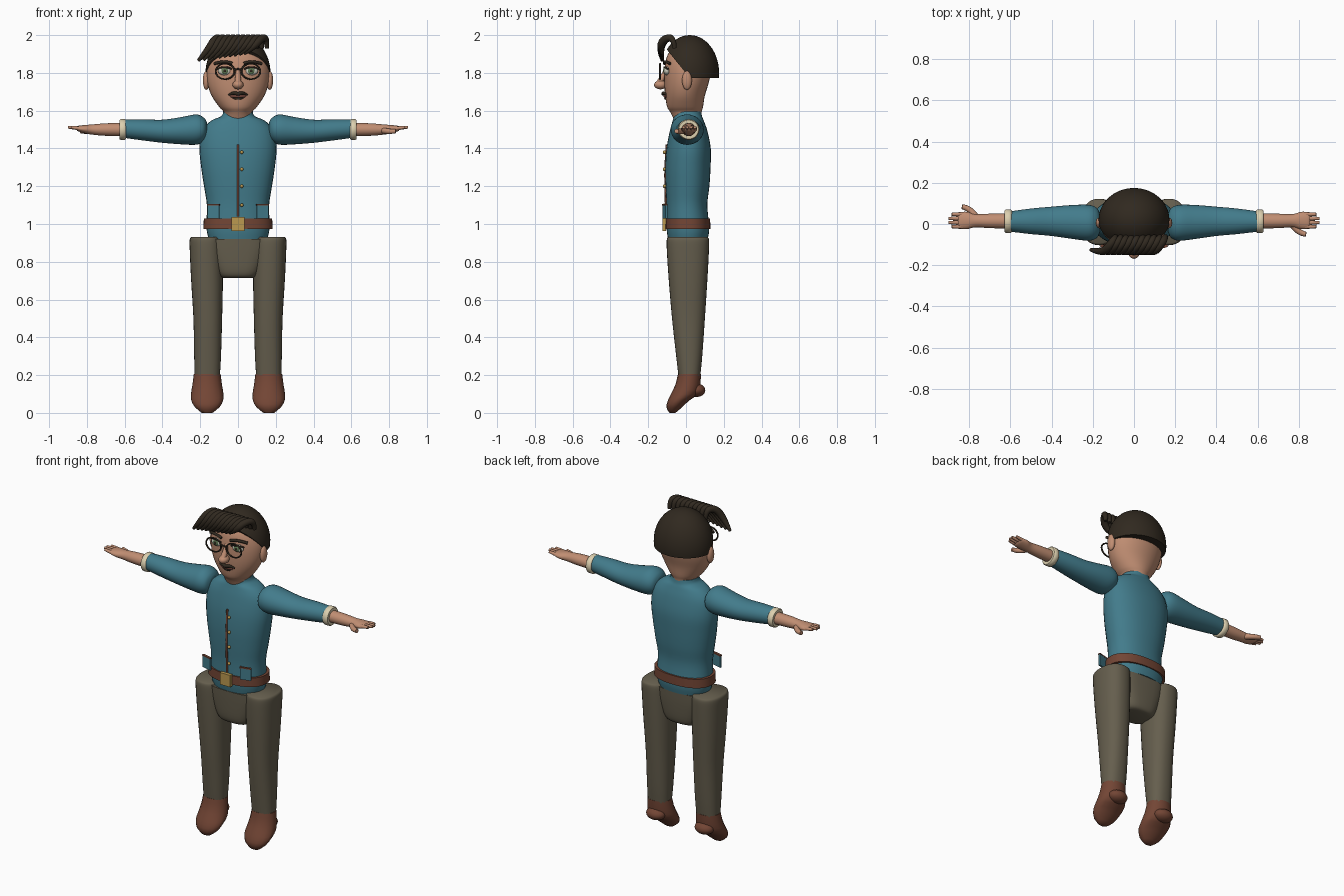
import bpy, bmesh, math
from mathutils import Vector

if "Cube" in bpy.data.objects:
    bpy.data.objects.remove(bpy.data.objects["Cube"])


def material(name, *rgb):
    m = bpy.data.materials.new(name)
    m.use_nodes = True
    m.diffuse_color = (*rgb, 1)
    m.node_tree.nodes["Principled BSDF"].inputs["Base Color"].default_value = (*rgb, 1)
    return m


SKIN = material("skin", .53, .27, .17)
TEAL = material("teal_cloth", .055, .2, .26)
TROUSER = material("olive_cloth", .13, .112, .075)
LEATHER = material("brown_leather", .17, .06, .035)
HAIR = material("dark_hair", .03, .022, .014)
CREAM = material("cream_cuff", .72, .63, .43)
GOLD = material("gold", .5, .32, .08)
WHITE = material("eye_white", .6, .6, .5)
GREEN = material("eye_green", .12, .2, .09)
LIP = material("lip", .2, .07, .05)


def finish(ob, name, mat, angle=50):
    ob.name = name
    ob.data.materials.clear()
    ob.data.materials.append(mat)
    bpy.ops.object.select_all(action="DESELECT")
    ob.select_set(True)
    bpy.context.view_layer.objects.active = ob
    bpy.ops.object.shade_smooth_by_angle(angle=math.radians(angle))
    return ob


def from_bmesh(bm, name, mat):
    bmesh.ops.recalc_face_normals(bm, faces=bm.faces)
    me = bpy.data.meshes.new(name)
    bm.to_mesh(me)
    bm.free()
    ob = bpy.data.objects.new(name, me)
    bpy.context.collection.objects.link(ob)
    return finish(ob, name, mat)


def smooth_rings(rings, steps):
    """Catmull-Rom interpolation between cross-sections."""
    out = []
    for i in range(len(rings) - 1):
        quad = [Vector(rings[max(0, min(len(rings) - 1, i + k))]) for k in (-1, 0, 1, 2)]
        a, b, c, d = quad
        for j in range(steps):
            t = j / steps
            out.append(b + (c - a) * t / 2 + (a * 2 - b * 5 + c * 4 - d) * t * t / 2
                       + (b * 3 - a - c * 3 + d) * t ** 3 / 2)
    return out + [Vector(rings[-1])]


def loft(name, mat, rings, axis="z", side=1, power=2, steps=4, n=32):
    """Rings are (position, centre a, centre b, radius a, radius b)."""
    bm = bmesh.new()
    loops = []
    for p, ca, cb, ra, rb in smooth_rings(rings, steps):
        loop = []
        for k in range(n):
            c, s = math.cos(math.tau * k / n), math.sin(math.tau * k / n)
            a = ca + ra * math.copysign(abs(c) ** (2 / power), c)
            b = cb + rb * math.copysign(abs(s) ** (2 / power), s)
            co = (a * side, b, p) if axis == "z" else (p * side, a, b)
            loop.append(bm.verts.new(co))
        loops.append(loop)
    for lo, hi in zip(loops, loops[1:]):
        for k in range(n):
            bm.faces.new((lo[k], lo[k - 1], hi[k - 1], hi[k]))
    bm.faces.new(loops[0])
    bm.faces.new(loops[-1])
    return from_bmesh(bm, name, mat)


def ball(name, mat, loc, size):
    bpy.ops.mesh.primitive_uv_sphere_add(segments=24, ring_count=14, location=loc)
    bpy.context.object.scale = size
    return finish(bpy.context.object, name, mat)


def box(name, mat, loc, size, turn=0):
    bpy.ops.mesh.primitive_cube_add(size=1, location=loc, rotation=(0, 0, turn))
    bpy.context.object.scale = size
    return finish(bpy.context.object, name, mat)


def tube(name, mat, points, radius, widths=None):
    cu = bpy.data.curves.new(name, "CURVE")
    cu.dimensions = "3D"
    cu.bevel_depth, cu.bevel_resolution = radius, 3
    cu.use_fill_caps = True
    sp = cu.splines.new("NURBS")
    sp.points.add(len(points) - 1)
    for i, (pt, co) in enumerate(zip(sp.points, points)):
        pt.co = (*co, 1)
        pt.radius = widths[i] if widths else 1
    sp.use_endpoint_u, sp.order_u, sp.resolution_u = True, 3, 6
    ob = bpy.data.objects.new(name, cu)
    bpy.context.collection.objects.link(ob)
    bpy.ops.object.select_all(action="DESELECT")
    ob.select_set(True)
    bpy.context.view_layer.objects.active = ob
    bpy.ops.object.convert(target="MESH")
    return finish(bpy.context.object, name, mat)


# Head and neck
loft("head", SKIN, [(1.54, 0, .01, .075, .068), (1.59, 0, .0, .075, .082), (1.62, 0, -.005, .1, .095),
                    (1.68, 0, -.005, .14, .105), (1.75, 0, .003, .163, .118), (1.83, 0, .012, .165, .125),
                    (1.9, 0, .02, .14, .115), (1.96, 0, .02, .07, .06)])
ball("nose", SKIN, (0, -.135, 1.737), (.029, .034, .024))
tube("nose_bridge", SKIN, [(0, -.105, 1.82), (0, -.12, 1.78), (0, -.145, 1.742)], .018, [.6, .8, 1])

# Hair cap cut along the nape and the sloping hairline
bm = bmesh.new()
bmesh.ops.create_uvsphere(bm, u_segments=40, v_segments=28, radius=1)
for v in bm.verts:
    v.co = (v.co.x * .172, v.co.y * .155 + .02, v.co.z * .2 + 1.8)
for normal in ((0, 0, 1), (0, 1, .8)):
    bmesh.ops.bisect_plane(bm, geom=bm.verts[:] + bm.edges[:] + bm.faces[:], plane_co=(0, .02, 1.772),
                           plane_no=normal, clear_inner=True)
    bmesh.ops.holes_fill(bm, edges=[e for e in bm.edges if e.is_boundary])
from_bmesh(bm, "hair_cap", HAIR)

# Swept fringe of curled locks
for i in range(10):
    x = -.11 + .027 * i
    lift = .004 * i
    tube("fringe_lock", HAIR, [(x + .02, -.06, 1.93), (x + .02, -.065, 1.985), (x - .01, -.11, 1.985),
                               (x - .045, -.14, 1.925 + lift / 2), (x - .1, -.125, 1.865 + lift)],
         .021, [.5, .8, 1, 1, .4])

# Face details
for s in (1, -1):
    ball("ear", SKIN, (.168 * s, .005, 1.76), (.018, .026, .05))
    ball("eye", WHITE, (.07 * s, -.1, 1.81), (.036, .018, .023))
    ball("iris", GREEN, (.07 * s, -.113, 1.811), (.018, .008, .018))
    ball("pupil", HAIR, (.07 * s, -.119, 1.811), (.008, .004, .008))
    tube("eyelid", HAIR, [(.033 * s, -.112, 1.82), (.07 * s, -.124, 1.84), (.108 * s, -.095, 1.82)], .005)
    tube("brow", HAIR, [(.03 * s, -.115, 1.85), (.075 * s, -.115, 1.868), (.125 * s, -.085, 1.848)], .008)
    bpy.ops.mesh.primitive_torus_add(major_segments=32, minor_segments=8, major_radius=.05, minor_radius=.005,
                                     location=(.068 * s, -.137, 1.808), rotation=(math.pi / 2, 0, 0))
    bpy.context.object.scale = (1, .82, 1)
    finish(bpy.context.object, "glasses_rim", HAIR)
tube("glasses_bridge", HAIR, [(-.02, -.137, 1.815), (0, -.142, 1.825), (.02, -.137, 1.815)], .005)
tube("moustache", HAIR, [(-.05, -.1, 1.683), (-.022, -.118, 1.697), (0, -.122, 1.687), (.022, -.118, 1.697),
                         (.05, -.1, 1.683)], .01, [.5, 1, 1, 1, .5])
tube("lower_lip", LIP, [(-.04, -.1, 1.679), (0, -.122, 1.674), (.04, -.1, 1.679)], .008)
tube("chin_beard", HAIR, [(-.035, -.097, 1.672), (0, -.122, 1.656), (.035, -.097, 1.672)], .008, [.5, 1, .5])

# Shirt
loft("shirt", TEAL, [(.92, 0, .01, .155, .105), (.98, 0, .01, .167, .113), (1.1, 0, .005, .165, .108),
                     (1.2, 0, .008, .18, .116), (1.3, 0, .01, .195, .12), (1.4, 0, .014, .204, .117),
                     (1.49, 0, .014, .19, .1), (1.545, 0, .012, .145, .083), (1.57, 0, .01, .09, .075),
                     (1.595, 0, .008, .078, .072)], power=2.2)
tube("placket", LEATHER, [(0, -.105, 1.04), (0, -.109, 1.2), (0, -.11, 1.3), (0, -.102, 1.42)], .006)
for z in (1.1, 1.2, 1.29, 1.38):
    ball("button", GOLD, (.02, -.114, z), (.009, .009, .009))
for s in (1, -1):
    box("pocket", TEAL, (.13 * s, -.112, 1.065), (.064, .01, .07), .25 * s)
    box("pocket_trim", LEATHER, (.13 * s, -.113, 1.102), (.067, .014, .007), .25 * s)

# Belt and buckle
loft("belt", LEATHER, [(.974, 0, .01, .183, .119), (1.028, 0, .01, .181, .118)], power=2.3, steps=1, n=48)
box("belt_buckle", GOLD, (0, -.115, 1), (.07, .02, .072))

# Arms, cuffs and hands
for s in (1, -1):
    loft("sleeve", TEAL, [(.165, .005, 1.5, .04, .04), (.18, .005, 1.5, .072, .062), (.22, .006, 1.5, .087, .08),
                          (.3, .01, 1.494, .082, .072), (.4, .013, 1.491, .071, .061),
                          (.5, .013, 1.498, .062, .056), (.61, .012, 1.505, .048, .048)], "x", s)
    loft("cuff", CREAM, [(.593, .014, 1.5, .052, .05), (.598, .014, 1.5, .057, .055), (.622, .014, 1.5, .057, .055),
                         (.628, .014, 1.5, .052, .05)], "x", s, steps=1)
    loft("forearm", SKIN, [(.6, .015, 1.5, .037, .035), (.7, .015, 1.5, .035, .033), (.77, .016, 1.5, .032, .027),
                           (.81, .017, 1.502, .042, .022), (.845, .017, 1.505, .04, .015),
                           (.855, .017, 1.506, .03, .008)], "x", s)
    for k, length in zip((-1.5, -.5, .5, 1.5), (.885, .9, .9, .885)):
        y = .017 - s * k * .02
        tube("finger", SKIN, [(.83 * s, y, 1.505), (.86 * s, y, 1.509), (length * s, y, 1.512)], .0105, [1, 1, .7])
    tube("thumb", SKIN, [(.77 * s, .017 - s * .02, 1.495), (.795 * s, .017 - s * .06, 1.488),
                         (.835 * s, .017 - s * .067, 1.492)], .015, [1.1, 1, .8])

# Trousers
loft("trouser_seat", TROUSER, [(.715, 0, .005, .085, .06), (.725, 0, .005, .1, .08), (.76, 0, .005, .12, .092),
                               (.85, 0, .006, .155, .1), (.92, 0, .006, .17, .103)], power=3)
for s in (1, -1):
    loft("trouser_leg", TROUSER, [(.18, .163, .018, .066, .056), (.3, .161, .017, .071, .069),
                                  (.5, .16, .013, .076, .087), (.7, .164, .011, .084, .102),
                                  (.85, .168, .01, .087, .111), (.915, .17, .01, .086, .112),
                                  (.93, .17, .01, .078, .104)], side=s, power=2.3)
    # Shoes, toes pointing down
    loft("shoe", LEATHER, [(0, .163, -.072, .028, .016), (.03, .163, -.062, .065, .042),
                           (.065, .163, -.04, .084, .056), (.1, .163, -.008, .086, .072),
                           (.15, .163, .01, .078, .066), (.205, .163, .018, .071, .061)],
         side=s, steps=2, n=16)
    ball("shoe_heel", LEATHER, (.163 * s, .055, .12), (.058, .047, .036))
